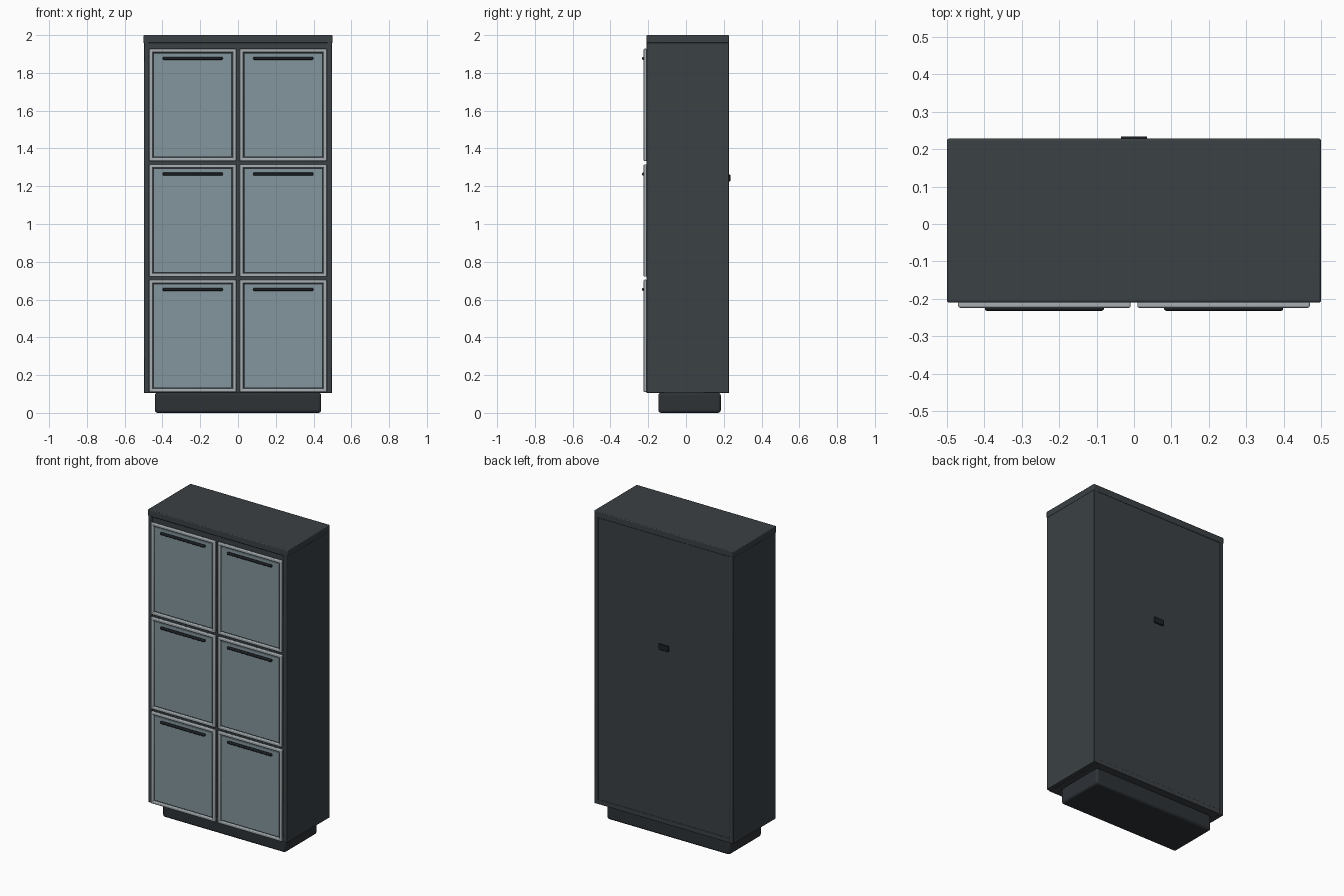
import bpy

if "Cube" in bpy.data.objects:
    bpy.data.objects.remove(bpy.data.objects["Cube"])


def material(name, rgb):
    m = bpy.data.materials.new(name)
    m.diffuse_color = (*rgb, 1)
    m.use_nodes = True
    m.node_tree.nodes["Principled BSDF"].inputs["Base Color"].default_value = m.diffuse_color
    return m


BODY = material("dark_graphite", (0.043, 0.052, 0.058))
BASE = material("plinth_black", (0.026, 0.032, 0.037))
FRAME = material("light_metal", (0.38, 0.42, 0.44))
GLASS = material("blue_grey_panel", (0.23, 0.305, 0.34))
DARK = material("handle_black", (0.012, 0.015, 0.018))


def box(name, x, y, z, mat, bevel=0.0, segments=2):
    """Box from (min, max) ranges on each axis, with rounded edges."""
    bpy.ops.mesh.primitive_cube_add(size=1, location=[sum(r) / 2 for r in (x, y, z)])
    o = bpy.context.object
    o.name = name
    o.scale = [r[1] - r[0] for r in (x, y, z)]
    bpy.ops.object.transform_apply(location=False, rotation=False, scale=True)
    o.data.materials.append(mat)
    if bevel:
        b = o.modifiers.new("round_edges", 'BEVEL')
        b.width = bevel
        b.segments = segments
        bpy.ops.object.shade_smooth_by_angle()
    return o


FRONT, BACK = -0.209, 0.227

# Plinth
box("plinth", (-0.44, 0.44), (-0.146, 0.184), (0, 0.107), BASE, 0.014, 3)

# Carcass: sides, top, bottom, back panel
for side, s in (("left", -1), ("right", 1)):
    box(side + "_side_panel", sorted((s * 0.47, s * 0.498)), (FRONT, BACK),
        (0.105, 1.99), BODY, 0.003)
box("top_panel", (-0.5, 0.5), (FRONT - 0.001, BACK + 0.001), (1.957, 2.0), BODY, 0.005)
box("bottom_panel", (-0.472, 0.472), (FRONT + 0.001, BACK - 0.001), (0.105, 0.135), BODY, 0.002)
box("back_panel", (-0.472, 0.472), (BACK - 0.02, BACK - 0.003), (0.12, 1.96), BODY)

# Inner divider, shelves and top rail
box("centre_divider", (-0.013, 0.013), (FRONT + 0.006, BACK - 0.02), (0.12, 1.96), BODY)
for i, z in enumerate((0.713, 1.325)):
    box(f"shelf_{i + 1}", (-0.472, 0.472), (FRONT + 0.006, BACK - 0.02), (z - 0.014, z + 0.014), BODY)
box("top_rail", (-0.472, 0.472), (FRONT + 0.008, FRONT + 0.03), (1.915, 1.96), BODY)

# Back latch plate
box("back_latch", (-0.035, 0.035), (BACK - 0.004, 0.2345), (1.225, 1.263), DARK, 0.003)

# Six doors: rounded frame, seal, infill panel, bar handle
T = 0.019
for row, (z0, z1) in enumerate(((0.110, 0.705), (0.721, 1.316), (1.333, 1.928))):
    for side, (x0, x1) in (("left", (-0.47, -0.009)), ("right", (0.009, 0.47))):
        n = f"door_{row + 1}_{side}"
        fy = (-0.224, FRONT + 0.002)
        for part, xr in (("left", (x0, x0 + T)), ("right", (x1 - T, x1))):
            box(f"{n}_{part}_stile", xr, fy, (z0, z1), FRAME, 0.005, 3)
        for part, zr in (("lower", (z0, z0 + T)), ("upper", (z1 - T, z1))):
            box(f"{n}_{part}_rail", (x0 + 0.006, x1 - 0.006), fy, zr, FRAME, 0.005, 3)
        g = T + 0.005
        box(n + "_seal", (x0 + 0.01, x1 - 0.01), (-0.212, FRONT + 0.003),
            (z0 + 0.01, z1 - 0.01), BODY)
        box(n + "_panel", (x0 + g, x1 - g), (-0.217, FRONT),
            (z0 + g, z1 - g), GLASS, 0.002)
        cx = (x0 + x1) / 2
        box(n + "_handle", (cx - 0.159, cx + 0.159), (-0.232, -0.215),
            (z1 - 0.059, z1 - 0.044), DARK, 0.005, 3)
